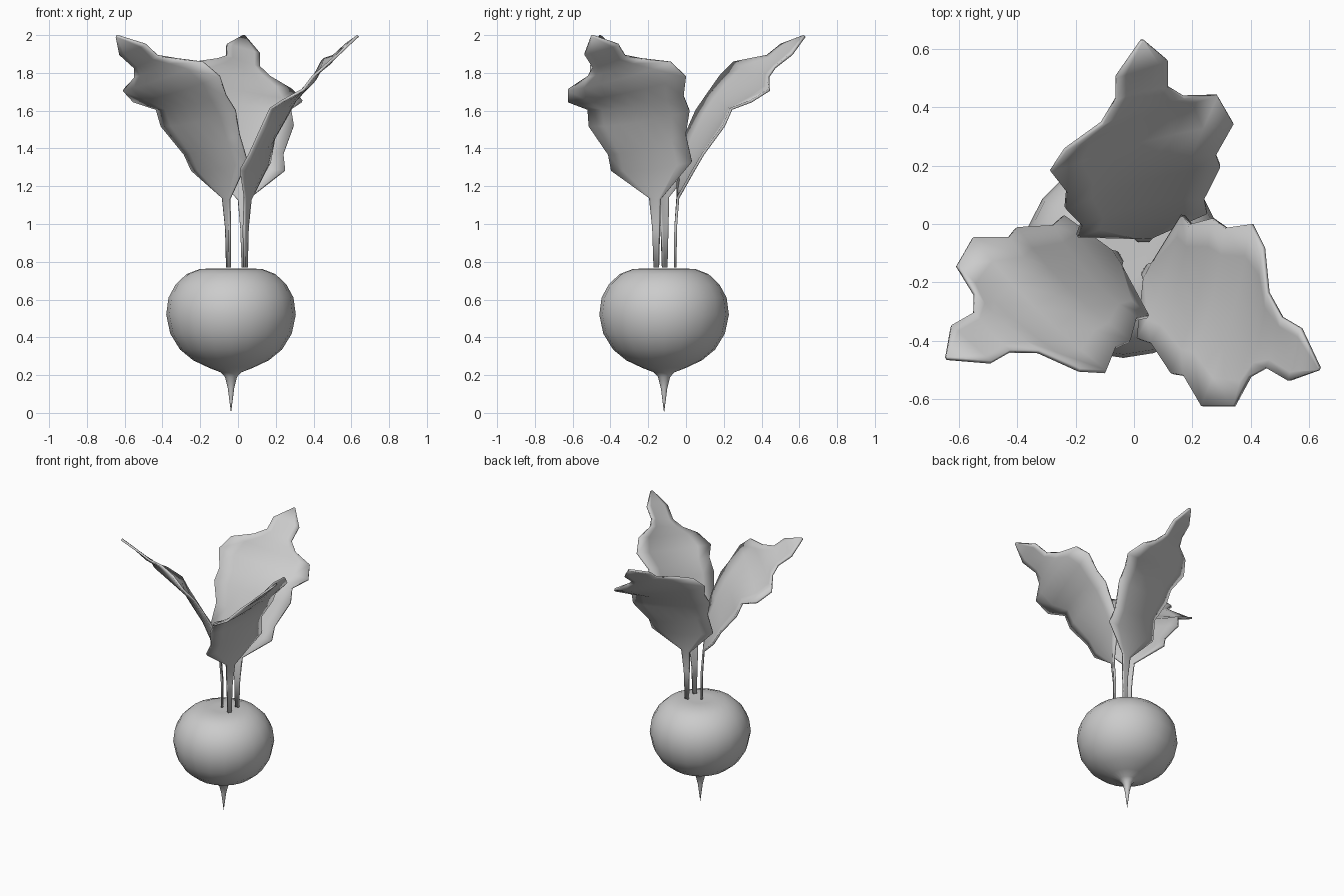
import bpy, math
from mathutils import Vector, Matrix

if "Cube" in bpy.data.objects:
    bpy.data.objects.remove(bpy.data.objects["Cube"])


def make_object(name, verts, faces, angle):
    mesh = bpy.data.meshes.new(name)
    mesh.from_pydata(verts, [], faces)
    mesh.update()
    ob = bpy.data.objects.new(name, mesh)
    bpy.context.collection.objects.link(ob)
    bpy.ops.object.select_all(action='DESELECT')
    ob.select_set(True)
    bpy.context.view_layer.objects.active = ob
    bpy.ops.object.shade_smooth_by_angle(angle=math.radians(angle))
    return ob


# Round root with thin tail: lathed profile (radius, height)
profile = [(0.008, 0.06), (0.017, 0.13), (0.032, 0.19), (0.055, 0.215),
           (0.115, 0.238), (0.2, 0.278), (0.27, 0.335), (0.322, 0.42),
           (0.343, 0.52), (0.331, 0.61), (0.293, 0.68), (0.235, 0.735),
           (0.165, 0.762), (0.08, 0.765)]
SIDES = 20
cx, cy = -0.037, -0.116
verts = [(cx + r * math.cos(2 * math.pi * i / SIDES),
          cy + r * math.sin(2 * math.pi * i / SIDES), z)
         for r, z in profile for i in range(SIDES)]
faces = [(k * SIDES + i, k * SIDES + (i + 1) % SIDES,
          (k + 1) * SIDES + (i + 1) % SIDES, (k + 1) * SIDES + i)
         for k in range(len(profile) - 1) for i in range(SIDES)]
tail, crown = len(verts), len(verts) + 1
verts += [(cx, cy, 0.0), (cx, cy, 0.76)]
last = (len(profile) - 1) * SIDES
for i in range(SIDES):
    j = (i + 1) % SIDES
    faces += [(tail, j, i), (crown, last + i, last + j)]
make_object("root_bulb", verts, faces, 50)

# Leaf rows: left edge, right edge, outward belly of the middle
rows = [
    ((0.019, -0.057, 0.77), (0.046, -0.057, 0.77), 0),
    ((0.012, -0.055, 0.98), (0.053, -0.055, 0.98), 0),
    ((0.0, -0.045, 1.13), (0.065, -0.042, 1.14), 0),
    ((-0.195, -0.04, 1.33), (0.25, 0.04, 1.285), 0.03),
    ((-0.18, 0.0, 1.475), (0.24, 0.09, 1.37), 0.035),
    ((-0.235, 0.055, 1.6), (0.295, 0.2, 1.52), 0.035),
    ((-0.23, 0.11, 1.68), (0.28, 0.24, 1.61), 0.035),
    ((-0.285, 0.18, 1.78), (0.34, 0.345, 1.65), 0.03),
    ((-0.235, 0.255, 1.857), (0.285, 0.44, 1.71), 0.025),
    ((-0.11, 0.345, 1.875), (0.17, 0.435, 1.78), 0.015),
    ((-0.06, 0.43, 1.89), (0.115, 0.47, 1.83), 0.01),
    ((-0.06, 0.505, 1.95), (0.115, 0.56, 1.9), 0),
    ((0.025, 0.628, 1.996), (0.035, 0.628, 1.994), 0)]
COLS = 7
leaf_verts = []
for left, right, belly in rows:
    for c in range(COLS):
        t = c / (COLS - 1)
        p = Vector(left).lerp(Vector(right), t)
        leaf_verts.append(p + Vector((0, 0.75, -0.6)) * belly * 4 * t * (1 - t))
leaf_faces = [(r * COLS + c, r * COLS + c + 1,
               (r + 1) * COLS + c + 1, (r + 1) * COLS + c)
              for r in range(len(rows) - 1) for c in range(COLS - 1)]

# Three leaves turned about the crown
pivot = Vector((0.007, -0.109, 0))
for n, name in enumerate(("leaf_back", "leaf_left", "leaf_right")):
    rot = Matrix.Rotation(math.radians(120 * n), 3, 'Z')
    pts = [rot @ (v - pivot) + pivot for v in leaf_verts]
    leaf = make_object(name, pts, leaf_faces, 40)
    sol = leaf.modifiers.new("thickness", 'SOLIDIFY')
    sol.thickness = 0.014
    sol.offset = 0
    leaf.modifiers.move(len(leaf.modifiers) - 1, 0)
